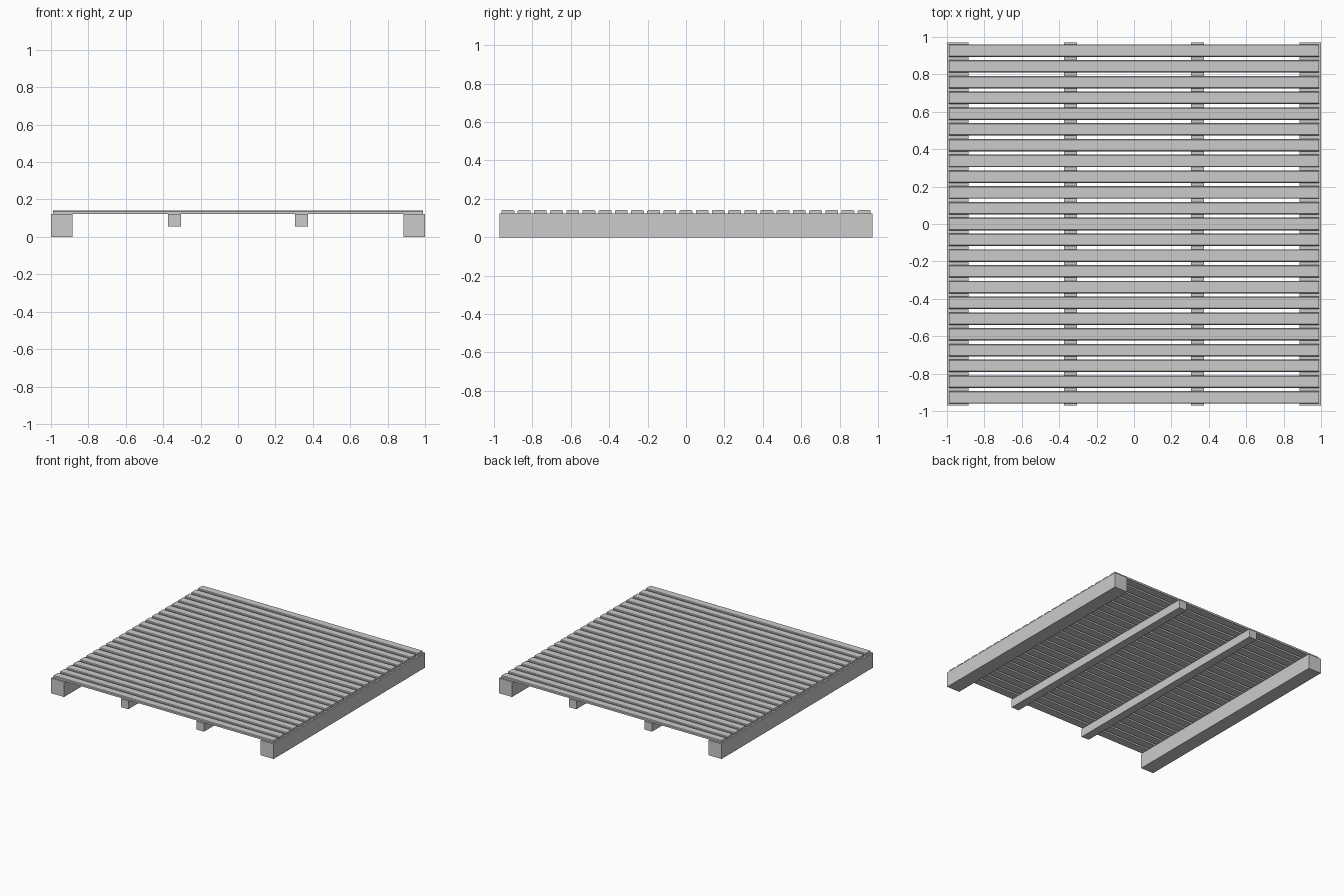
import bpy, bmesh

cube = bpy.data.objects.get("Cube")
if cube:
    bpy.data.objects.remove(cube, do_unlink=True)

grey = bpy.data.materials.new("plain_grey")
grey.use_nodes = True
grey.diffuse_color = (0.6, 0.6, 0.6, 1)
grey.node_tree.nodes["Principled BSDF"].inputs["Base Color"].default_value = (0.6, 0.6, 0.6, 1)


def box(name, center, size, chamfer=0):
    """Box with optionally chamfered long top edges (running along x)."""
    bm = bmesh.new()
    bmesh.ops.create_cube(bm, size=1)
    for v in bm.verts:
        v.co = [c + p * s for c, p, s in zip(center, v.co, size)]
    if chamfer:
        edges = [e for e in bm.edges
                 if all(v.co.z > center[2] for v in e.verts)
                 and e.verts[0].co.y == e.verts[1].co.y]
        bmesh.ops.bevel(bm, geom=edges, offset=chamfer, segments=1, affect='EDGES')
    mesh = bpy.data.meshes.new(name)
    bm.to_mesh(mesh)
    bm.free()
    mesh.materials.append(grey)
    obj = bpy.data.objects.new(name, mesh)
    bpy.context.collection.objects.link(obj)


BEAM_TOP, DECK_TOP, LENGTH = 0.123, 0.142, 1.942

# Thick outer beams and thin inner joists, running front to back
for side, sign in (("left", 1), ("right", -1)):
    for part, x, width, height in (("outer_beam", 0.942, 0.116, BEAM_TOP),
                                   ("inner_joist", 0.34, 0.068, 0.068)):
        box(f"{side}_{part}", (sign * x, 0, BEAM_TOP - height / 2),
            (width, LENGTH, height))

# Evenly spaced deck slats across the beams
COUNT, PITCH = 23, 0.0843
for i in range(COUNT):
    y = (i - (COUNT - 1) / 2) * PITCH
    box(f"deck_slat_{i + 1}", (0, y, (BEAM_TOP + DECK_TOP) / 2),
        (1.976, 0.067, DECK_TOP - BEAM_TOP), chamfer=0.005)
